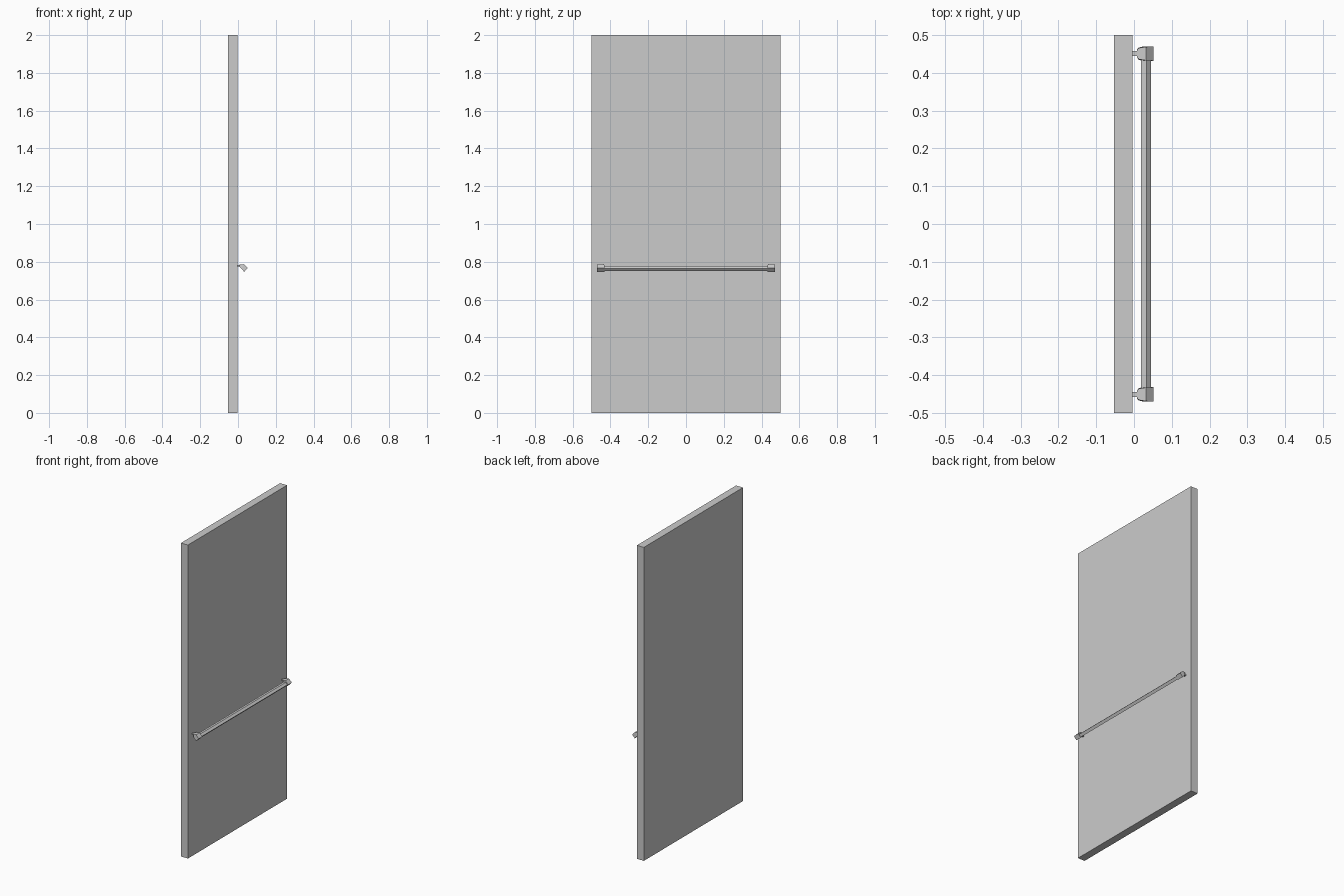
import bpy, bmesh

if "Cube" in bpy.data.objects:
    bpy.data.objects.remove(bpy.data.objects["Cube"])

def make(name, sections):
    """Loft a closed solid through a list of equal-length point loops."""
    bm = bmesh.new()
    loops = [[bm.verts.new(p) for p in s] for s in sections]
    n = len(loops[0])
    for a, b in zip(loops, loops[1:]):
        for i in range(n):
            j = (i + 1) % n
            bm.faces.new((a[i], a[j], b[j], b[i]))
    bm.faces.new(loops[0])
    bm.faces.new(loops[-1])
    bmesh.ops.recalc_face_normals(bm, faces=bm.faces[:])
    mesh = bpy.data.meshes.new(name)
    bm.to_mesh(mesh)
    bm.free()
    ob = bpy.data.objects.new(name, mesh)
    bpy.context.collection.objects.link(ob)
    return ob

def extrude_y(name, profile, y0, y1):
    return make(name, [[(x, y, z) for x, z in profile] for y in (y0, y1)])

def rect(x0, x1, z0, z1):
    return [(x0, z0), (x1, z0), (x1, z1), (x0, z1)]

# Door slab
extrude_y("door_panel", rect(-0.0525, -0.0035, 0, 2), -0.5, 0.5)

# Long push bar with angled underside
bar = [(0.019, 0.777), (0.033, 0.777), (0.045, 0.765), (0.033, 0.751), (0.019, 0.765)]
extrude_y("push_bar", bar, -0.44, 0.44)

# Bracket at each end: tapered head angled down and away, on a short stem
# (top x, top z, bottom x, bottom z, half width)
head = [(0.008, 0.784, 0.008, 0.774, 0.011),
        (0.014, 0.786, 0.011, 0.770, 0.015),
        (0.032, 0.787, 0.018, 0.763, 0.018),
        (0.0515, 0.767, 0.033, 0.747, 0.019)]
for side, s in (("left", -1), ("right", 1)):
    c = 0.451 * s
    make("bracket_head_" + side,
         [[(tx, c - w, tz), (tx, c + w, tz), (bx, c + w, bz), (bx, c - w, bz)]
          for tx, tz, bx, bz, w in head])
    extrude_y("bracket_stem_" + side, rect(-0.004, 0.01, 0.775, 0.784), c - 0.0065, c + 0.0065)
